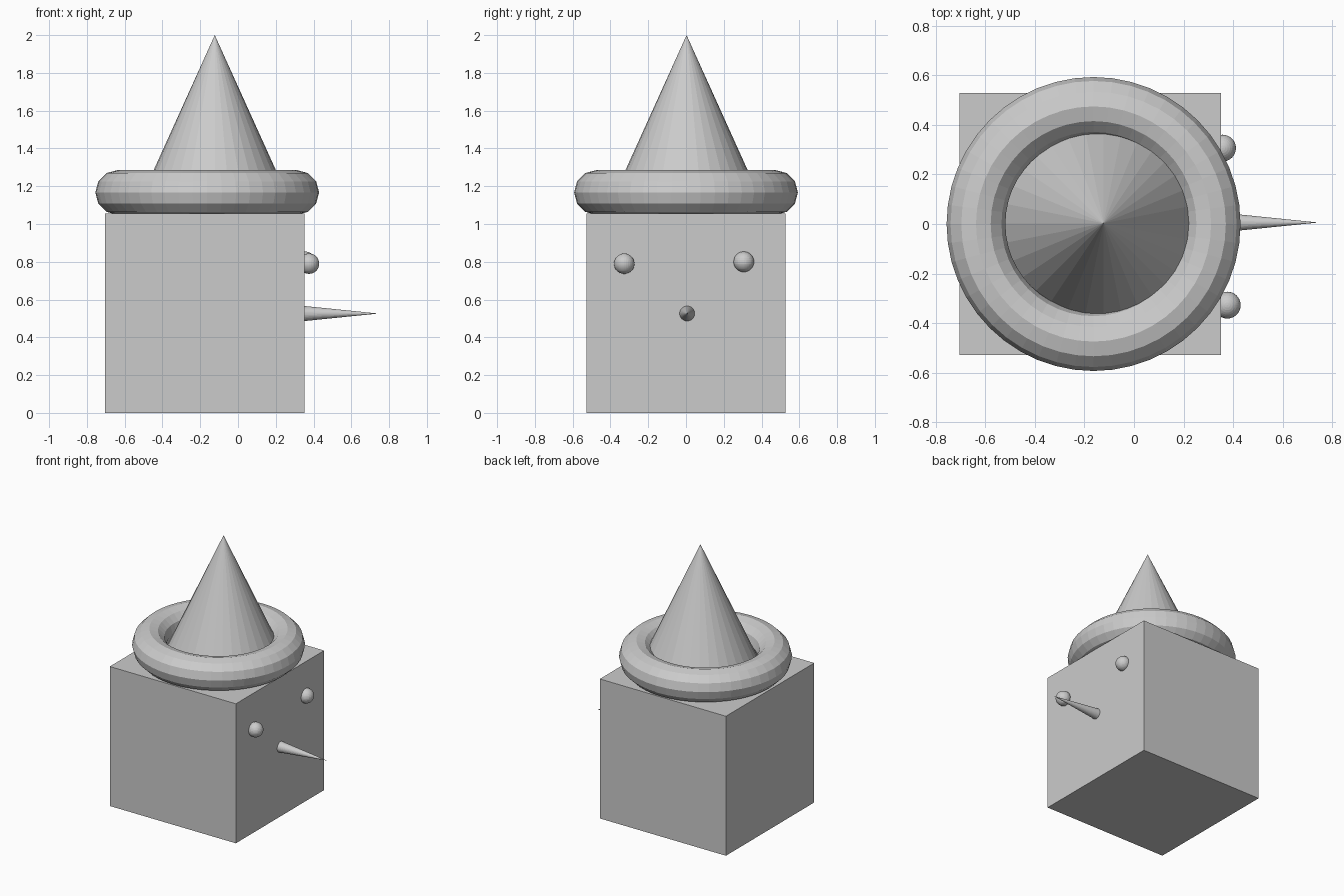
import bpy
from math import pi

if "Cube" in bpy.data.objects:
    bpy.data.objects.remove(bpy.data.objects["Cube"])


def named(name):
    bpy.context.object.name = name
    return bpy.context.object


def cone(name, radius, base, tip, rot=(0, 0, 0)):
    # cone from base point to tip point, along the axis given by rot
    depth = sum((b - a) ** 2 for a, b in zip(base, tip)) ** 0.5
    mid = [(a + b) / 2 for a, b in zip(base, tip)]
    bpy.ops.mesh.primitive_cone_add(vertices=32, radius1=radius, radius2=0,
                                    depth=depth, location=mid, rotation=rot)
    return named(name)


# Head block
S = 1.055
bpy.ops.mesh.primitive_cube_add(size=S, location=(-0.176, 0, S / 2))
named("head")

# Hat: rolled brim and pointed crown
bpy.ops.mesh.primitive_torus_add(major_segments=48, minor_segments=12,
                                 major_radius=0.474, minor_radius=0.1185,
                                 location=(-0.163, 0, 1.167))
named("hat_brim")
cone("hat_crown", 0.43, (-0.123, 0.003, 1.05), (-0.123, 0.003, 2.0))

# Eyes, half sunk in the face
for name, loc in (("eye_left", (0.376, -0.327, 0.79)),
                  ("eye_right", (0.357, 0.306, 0.80))):
    bpy.ops.mesh.primitive_uv_sphere_add(segments=32, ring_count=16,
                                         radius=0.054, location=loc)
    named(name)

# Long pointed nose
cone("nose", 0.042, (0.33, 0.006, 0.526), (0.743, 0.006, 0.526), (0, pi / 2, 0))
